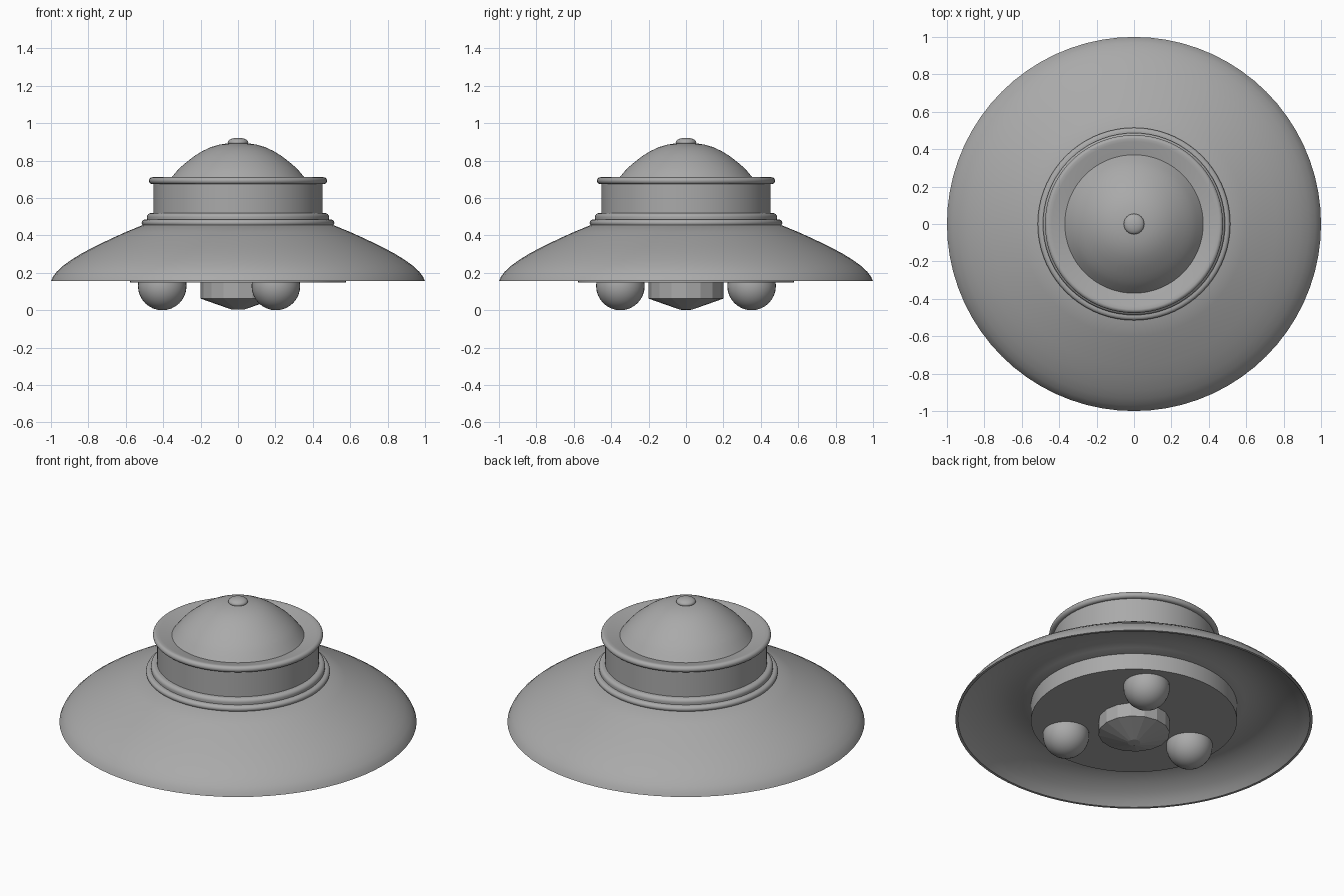
import bpy, bmesh, math

if "Cube" in bpy.data.objects:
    bpy.data.objects.remove(bpy.data.objects["Cube"])

grey = bpy.data.materials.new("plain_grey")
grey.diffuse_color = (0.4, 0.4, 0.4, 1)
grey.use_nodes = True
grey.node_tree.nodes["Principled BSDF"].inputs["Base Color"].default_value = grey.diffuse_color


def lathe(name, profile, sides=72, closed=False, smooth=35):
    """Revolve (radius, z) points around z; radius 0 makes a pole."""
    bm = bmesh.new()
    rings = []
    for r, z in profile:
        if r == 0:
            rings.append([bm.verts.new((0, 0, z))] * sides)
        else:
            rings.append([bm.verts.new((r * math.cos(math.tau * i / sides),
                                        r * math.sin(math.tau * i / sides), z))
                          for i in range(sides)])
    pairs = list(zip(rings, rings[1:]))
    if closed:
        pairs.append((rings[-1], rings[0]))
    for a, b in pairs:
        for i in range(sides):
            j = (i + 1) % sides
            quad = list(dict.fromkeys((a[i], a[j], b[j], b[i])))
            bm.faces.new(quad)
    bmesh.ops.recalc_face_normals(bm, faces=bm.faces)
    mesh = bpy.data.meshes.new(name)
    bm.to_mesh(mesh)
    bm.free()
    mesh.materials.append(grey)
    ob = bpy.data.objects.new(name, mesh)
    bpy.context.collection.objects.link(ob)
    if smooth:
        bpy.ops.object.select_all(action='DESELECT')
        ob.select_set(True)
        bpy.context.view_layer.objects.active = ob
        bpy.ops.object.shade_smooth_by_angle(angle=math.radians(smooth))
    return ob


def arc(r, z, rad_r, rad_z, a0, a1, n):
    """Points of an elliptical arc in the (radius, z) plane."""
    pts = []
    for i in range(n + 1):
        a = math.radians(a0 + (a1 - a0) * i / n)
        pts.append((max(0, r + rad_r * math.cos(a)), z + rad_z * math.sin(a)))
    return pts


# Saucer shell: domed top and a hollow trough underneath
lathe("saucer_hull", [
    (1.0, 0.155), (0.99, 0.178), (0.97, 0.205), (0.935, 0.238), (0.89, 0.27),
    (0.83, 0.307), (0.76, 0.343), (0.68, 0.382), (0.60, 0.418), (0.50, 0.459),
    (0.40, 0.459), (0.40, 0.25), (0.57, 0.245), (0.62, 0.262), (0.68, 0.274),
    (0.74, 0.276), (0.80, 0.265), (0.86, 0.244), (0.92, 0.212), (0.96, 0.182),
    (0.985, 0.155)], closed=True)

# Two stepped collars, cabin wall and rounded cabin rim
lathe("lower_collar", [(0.42, 0.45), (0.508, 0.452)]
      + arc(0.495, 0.467, 0.02, 0.018, -20, 90, 6) + [(0.42, 0.485)], closed=True)
lathe("upper_collar", [(0.42, 0.48), (0.486, 0.48)]
      + arc(0.465, 0.498, 0.022, 0.021, 0, 90, 6) + [(0.42, 0.519)], closed=True)
lathe("cabin_wall", [(0.42, 0.50), (0.453, 0.50), (0.453, 0.69), (0.42, 0.69)],
      closed=True)
lathe("cabin_rim", [(0.42, 0.674)]
      + arc(0.457, 0.6925, 0.019, 0.0185, -90, 90, 10)
      + [(0.44, 0.708), (0.36, 0.688)], closed=True)

# Dome and top knob
lathe("dome", [(0.372, 0.688), (0.358, 0.706), (0.335, 0.735), (0.308, 0.764),
               (0.275, 0.792), (0.235, 0.823), (0.19, 0.851), (0.145, 0.872),
               (0.10, 0.885), (0.05, 0.893), (0, 0.895)])
lathe("top_knob", arc(0, 0.898, 0.055, 0.024, -90, 90, 12), sides=32)

# Underside plate
lathe("belly_plate", [(0, 0.26), (0.577, 0.26), (0.577, 0.147), (0, 0.147)])

# Faceted central core
lathe("belly_core", [(0, 0.16), (0.2, 0.16), (0.2, 0.062), (0.035, 0.004),
                     (0, 0.003)], sides=16, smooth=0)

# Three landing balls
for k in range(3):
    a = math.radians(60 + 120 * k)
    ball = lathe("landing_ball_%d" % (k + 1),
                 arc(0, 0.13, 0.13, 0.13, -90, 90, 16), sides=32)
    ball.location = (0.405 * math.cos(a), 0.405 * math.sin(a), 0)
